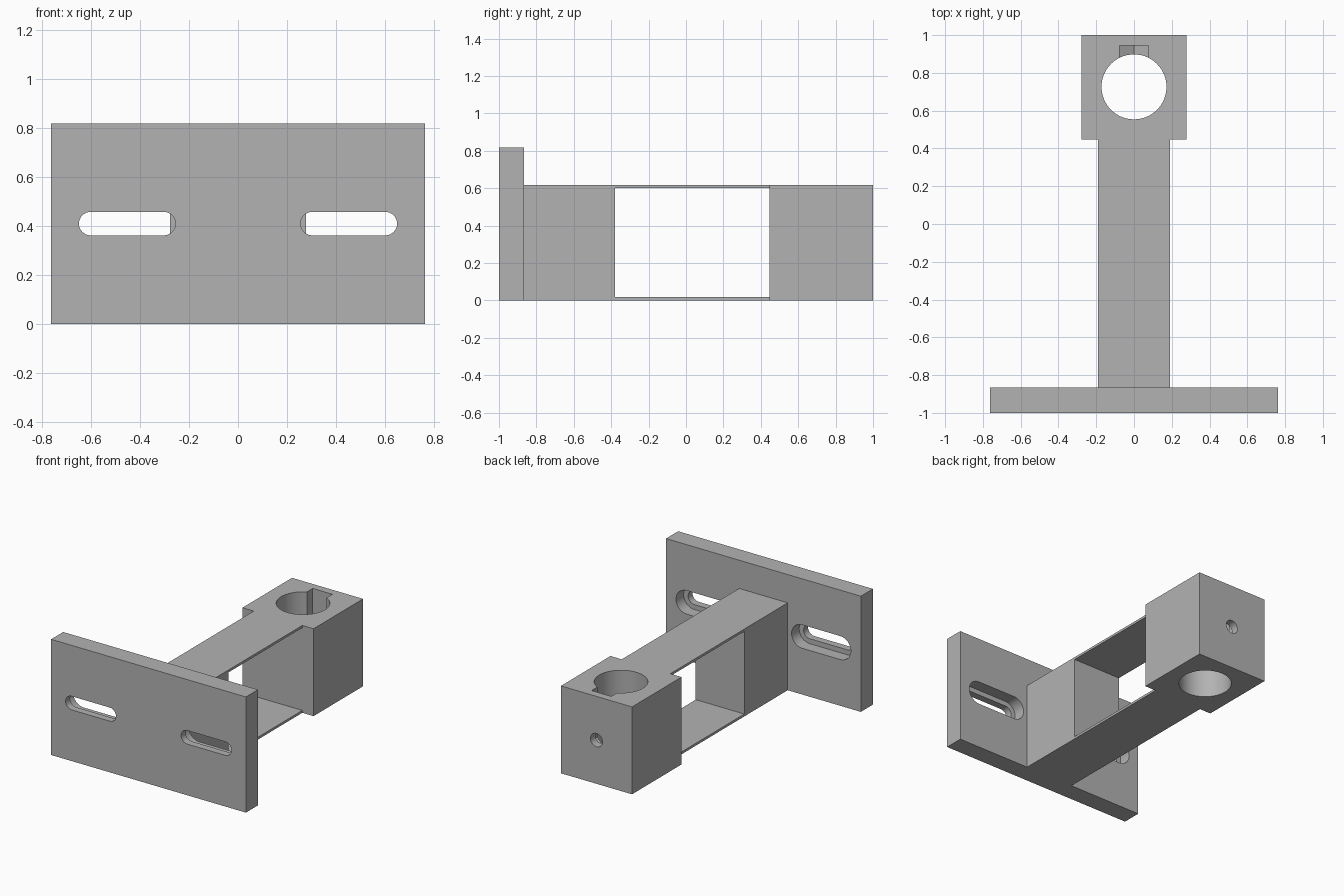
import bpy
import bmesh
import math
from mathutils import Matrix, Vector

cube = bpy.data.objects.get("Cube")
if cube:
    bpy.data.objects.remove(cube, do_unlink=True)

grey = bpy.data.materials.new("plain grey")
grey.use_nodes = True
colour = (0.45, 0.45, 0.45, 1)
grey.diffuse_color = colour
grey.node_tree.nodes["Principled BSDF"].inputs["Base Color"].default_value = colour


def finish(name, bm):
    bmesh.ops.recalc_face_normals(bm, faces=bm.faces)
    mesh = bpy.data.meshes.new(name)
    bm.to_mesh(mesh)
    bm.free()
    obj = bpy.data.objects.new(name, mesh)
    bpy.context.collection.objects.link(obj)
    mesh.materials.append(grey)
    return obj


def loft(name, rings):
    """Closed solid through matching rings of points."""
    bm = bmesh.new()
    loops = [[bm.verts.new(p) for p in ring] for ring in rings]
    for a, b in zip(loops, loops[1:]):
        for i in range(len(a)):
            j = (i + 1) % len(a)
            bm.faces.new((a[i], a[j], b[j], b[i]))
    bm.faces.new(loops[0])
    bm.faces.new(loops[-1])
    return finish(name, bm)


def box(name, x, y, z):
    return loft(name, [[(x[0], y[0], h), (x[1], y[0], h),
                        (x[1], y[1], h), (x[0], y[1], h)] for h in z])


def slot_ring(cx, cz, half, r, y, n=16):
    """Stadium outline in the xz plane."""
    pts = []
    for side, start in ((1, -math.pi / 2), (-1, math.pi / 2)):
        for i in range(n + 1):
            a = start + math.pi * i / n
            pts.append((cx + side * half + r * math.cos(a), y, cz + r * math.sin(a)))
    return pts


def cylinder(name, centre, r, depth, axis):
    bm = bmesh.new()
    turn = Vector((0, 0, 1)).rotation_difference(Vector(axis)).to_matrix().to_4x4()
    bmesh.ops.create_cone(bm, cap_ends=True, segments=64, radius1=r, radius2=r,
                          depth=depth, matrix=Matrix.Translation(centre) @ turn)
    return finish(name, bm)


def cut(target, cutters):
    for c in cutters:
        mod = target.modifiers.new(c.name, 'BOOLEAN')
        mod.operation = 'DIFFERENCE'
        mod.solver = 'EXACT'
        mod.object = c
    bpy.context.view_layer.objects.active = target
    for mod in list(target.modifiers):
        bpy.ops.object.modifier_apply(modifier=mod.name)
    for c in cutters:
        bpy.data.objects.remove(c, do_unlink=True)
    bpy.ops.object.select_all(action='DESELECT')
    target.select_set(True)
    bpy.ops.object.shade_smooth_by_angle(angle=math.radians(30))


# Mounting plate with two countersunk slots
plate = box("mounting_plate", (-0.762, 0.762), (-1, -0.865), (0, 0.818))
slots = []
for s in (-1, 1):
    profile = ((-1.1, 0.048), (-0.95, 0.048), (-0.95, 0.083), (-0.8, 0.083))
    slots.append(loft("slot_cutter", [slot_ring(s * 0.452, 0.41, 0.149, r, y)
                                      for y, r in profile]))
cut(plate, slots)

# Arm: solid root and two thin webs
box("arm_root", (-0.19, 0.19), (-0.865, -0.38), (0, 0.618))
box("arm_bottom_web", (-0.19, 0.19), (-0.38, 0.447), (0, 0.017))
box("arm_top_web", (-0.19, 0.19), (-0.38, 0.447), (0.601, 0.618))

# Clamp head with rod bore, screw hole and nut pocket
head = box("clamp_head", (-0.278, 0.278), (0.447, 1), (0, 0.618))
mid = 0.309
w = 0.077
shoulder = w / math.sqrt(3)
nut = [(-w, 0.7), (w, 0.7)]
outline = [(-w, 0.8), (-w, mid - shoulder), (0, mid - 2 * shoulder),
           (w, mid - shoulder), (w, 0.8)]
pocket = loft("nut_cutter", [[(x, y, z) for x, z in outline] for y in (0.75, 0.945)])
cut(head, [cylinder("bore_cutter", (0, 0.726, mid), 0.172, 1, (0, 0, 1)),
           pocket,
           cylinder("screw_cutter", (0, 0.95, mid), 0.047, 0.3, (0, 1, 0))])
